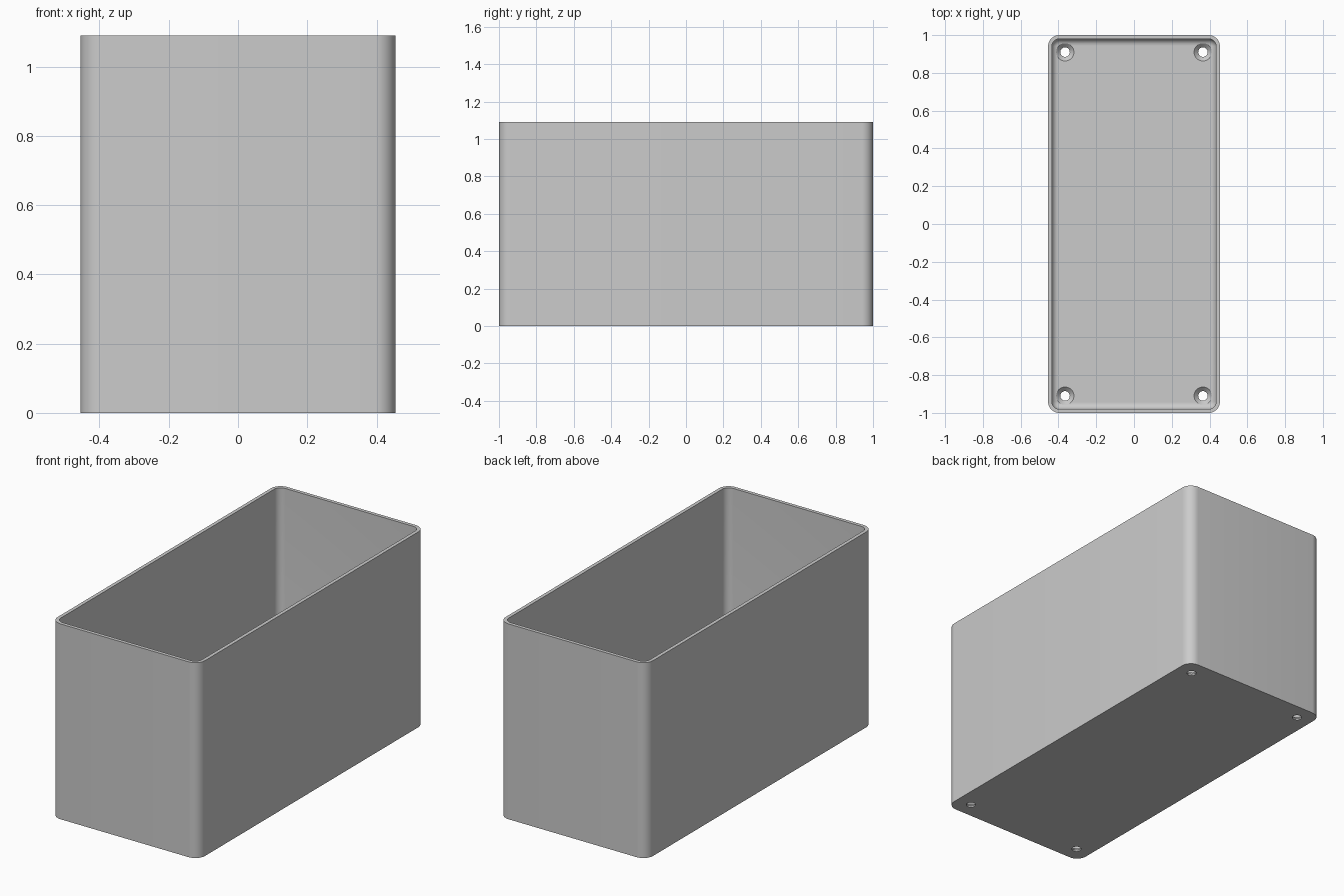
import bpy, bmesh
from math import sin, cos, pi, radians
from mathutils import Vector

old = bpy.data.objects.get("Cube")
if old:
    bpy.data.objects.remove(old, do_unlink=True)

HALF_X, HALF_Y, HEIGHT = 0.455, 1.0, 1.09
CORNER, WALL, FLOOR, FILLET = 0.06, 0.02, 0.03, 0.035
HOLE_X, HOLE_Y = 0.365, 0.91

grey = bpy.data.materials.new("plain grey")
grey.use_nodes = True
colour = (0.6, 0.6, 0.6, 1)
grey.diffuse_color = colour
grey.node_tree.nodes["Principled BSDF"].inputs["Base Color"].default_value = colour


def mesh_object(name, bm):
    bmesh.ops.recalc_face_normals(bm, faces=bm.faces)
    mesh = bpy.data.meshes.new(name)
    bm.to_mesh(mesh)
    bm.free()
    mesh.materials.append(grey)
    obj = bpy.data.objects.new(name, mesh)
    bpy.context.collection.objects.link(obj)
    return obj


def rounded_loop(bm, inset, z, steps=10):
    """Ring of vertices: the box outline moved inward by inset."""
    r = CORNER - inset
    ring = []
    for k, (sx, sy) in enumerate([(1, 1), (-1, 1), (-1, -1), (1, -1)]):
        for i in range(steps + 1):
            a = (k + i / steps) * pi / 2
            ring.append(bm.verts.new((sx * (HALF_X - CORNER) + r * cos(a),
                                      sy * (HALF_Y - CORNER) + r * sin(a), z)))
    return ring


def bridge(bm, a, b):
    for i in range(len(a)):
        j = (i + 1) % len(a)
        bm.faces.new((a[i], a[j], b[j], b[i]))


# Open box: outer wall, rim, inner wall and rounded floor edge
bm = bmesh.new()
section = [(0, 0), (0, HEIGHT), (WALL, HEIGHT)]
for i in range(9):
    t = i / 8 * pi / 2
    section.append((WALL + FILLET * (1 - cos(t)), FLOOR + FILLET * (1 - sin(t))))
rings = [rounded_loop(bm, inset, z) for inset, z in section]
for a, b in zip(rings, rings[1:]):
    bridge(bm, a, b)
bm.faces.new(rings[0])
bm.faces.new(rings[-1])
box = mesh_object("open_box", bm)

# Countersunk screw holes cut through the floor
bm = bmesh.new()
hole_section = [(0.025, -0.02), (0.025, 0.008), (0.047, FLOOR), (0.047, FLOOR + 0.05)]
for sx in (1, -1):
    for sy in (1, -1):
        circles = [[bm.verts.new((sx * HOLE_X + r * cos(i * pi / 16),
                                  sy * HOLE_Y + r * sin(i * pi / 16), z))
                    for i in range(32)] for r, z in hole_section]
        for a, b in zip(circles, circles[1:]):
            bridge(bm, a, b)
        bm.faces.new(circles[0])
        bm.faces.new(circles[-1])
cutter = mesh_object("screw_hole_cutter", bm)
cutter.hide_render = True

cut = box.modifiers.new("screw holes", "BOOLEAN")
cut.operation = "DIFFERENCE"
cut.solver = "EXACT"
cut.object = cutter
bpy.ops.object.select_all(action="DESELECT")
box.select_set(True)
bpy.context.view_layer.objects.active = box
bpy.ops.object.modifier_apply(modifier=cut.name)
bpy.data.objects.remove(cutter, do_unlink=True)
bpy.ops.object.shade_smooth_by_angle(angle=radians(30))
